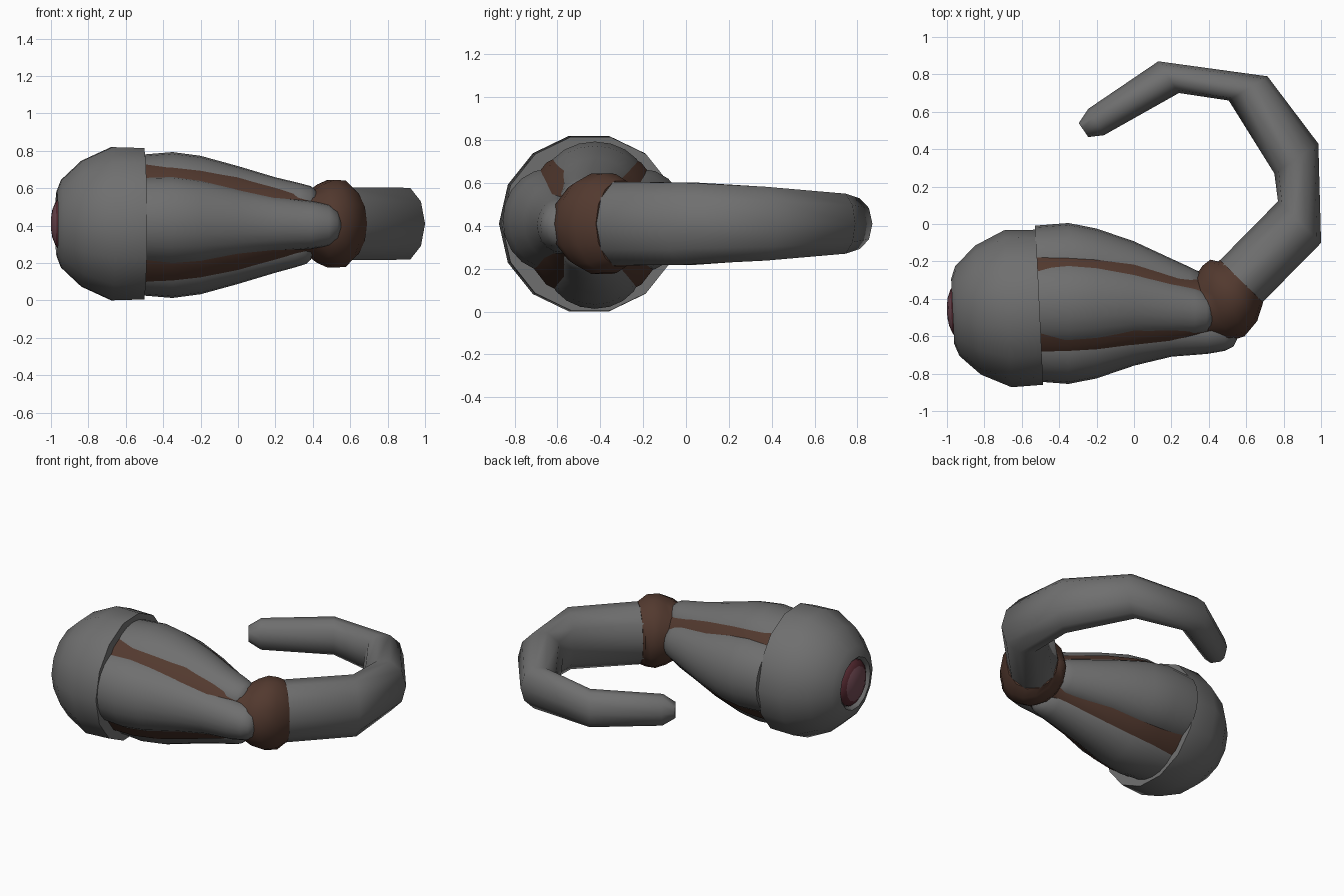
import bpy, bmesh
from math import sin, cos, pi, radians
from mathutils import Vector

cube = bpy.data.objects.get("Cube")
if cube:
    bpy.data.objects.remove(cube, do_unlink=True)

MID_Z = 0.41


def material(name, rgb):
    m = bpy.data.materials.new(name)
    m.use_nodes = True
    m.diffuse_color = (*rgb, 1)
    bsdf = next(n for n in m.node_tree.nodes if n.type == 'BSDF_PRINCIPLED')
    bsdf.inputs["Base Color"].default_value = (*rgb, 1)
    bsdf.inputs["Roughness"].default_value = 0.7
    return m


grey = material("grey_shell", (0.16, 0.16, 0.16))
brown = material("brown_flesh", (0.085, 0.041, 0.028))
dark_red = material("dark_red_iris", (0.09, 0.022, 0.03))
pink = material("dusky_pink_pupil", (0.17, 0.07, 0.09))


def loft(name, rings, mats, caps=(True, True), smooth=50):
    """Skin a list of rings, each a list of points."""
    bm = bmesh.new()
    rows = [[bm.verts.new(p) for p in ring] for ring in rings]
    n = len(rows[0])
    for a, b in zip(rows, rows[1:]):
        for i in range(n):
            j = (i + 1) % n
            bm.faces.new((a[i], a[j], b[j], b[i]))
    if caps[0]:
        bm.faces.new(rows[0])
    if caps[1]:
        bm.faces.new(rows[-1])
    bmesh.ops.recalc_face_normals(bm, faces=bm.faces)
    me = bpy.data.meshes.new(name)
    bm.to_mesh(me)
    bm.free()
    for m in mats:
        me.materials.append(m)
    for p in me.polygons:
        p.use_smooth = True
    me.set_sharp_from_angle(angle=radians(smooth))
    ob = bpy.data.objects.new(name, me)
    bpy.context.collection.objects.link(ob)
    return ob


def ring(x, y, half, tall, heading, n):
    """Upright oval ring whose normal points along the heading (degrees)."""
    h = radians(heading)
    out = Vector((sin(h), -cos(h), 0))
    pts = []
    for i in range(n):
        a = 2 * pi * (i + 0.5) / n
        pts.append(Vector((x, y, MID_Z)) + out * half * sin(a)
                   + Vector((0, 0, tall * cos(a) / cos(pi / n))))
    return pts


# Head cap and eye share one slightly turned axis
TURN = 2.7


def head_ring(s, r):
    t = radians(TURN)
    return ring(-0.505 + s * cos(t), -0.445 + s * sin(t), r, r * cos(pi / 14), TURN, 14)


cap = [(0, 0.30), (0, 0.415), (-0.17, 0.42), (-0.33, 0.345), (-0.44, 0.24),
       (-0.465, 0.175), (-0.445, 0.155), (-0.40, 0.155)]
loft("head_cap", [head_ring(*p) for p in cap], [grey], (False, False), 55)

eye_profile = [(-0.41, 0.16), (-0.45, 0.15), (-0.472, 0.115), (-0.488, 0.075), (-0.495, 0.03)]
eye = loft("eye", [head_ring(*p) for p in eye_profile], [dark_red, pink])
for p in eye.data.polygons:
    if p.center.x < -0.977:
        p.material_index = 1


# Brown core running under the lobes and swelling into the collar
core = [(-0.53, -0.43, 0.355, 0.355, 0), (-0.35, -0.43, 0.355, 0.355, 0),
        (-0.2, -0.43, 0.335, 0.335, 0), (0, -0.43, 0.285, 0.285, 0),
        (0.25, -0.45, 0.21, 0.21, 5), (0.38, -0.445, 0.18, 0.17, 15),
        (0.44, -0.425, 0.215, 0.21, 20), (0.5, -0.395, 0.224, 0.235, 24),
        (0.555, -0.36, 0.19, 0.23, 33), (0.575, -0.305, 0.163, 0.2, 45)]
loft("core_and_collar", [ring(*r, 14) for r in core], [brown])


# Four long lobes around the core: front, back, top, bottom
def lobe(name, direction, tip, lift=0.0, wide=1.0):
    rows = [(-0.53, 0.375, 0.235), (-0.35, 0.39, 0.24), (-0.2, 0.37, 0.225),
            (0, 0.315, 0.185), (0.2, 0.255, 0.147)]
    for t, r, w in [(0.55, 0.225, 0.127), (0.82, 0.208, 0.11), (0.95, 0.185, 0.08), (1, 0.15, 0.035)]:
        rows.append((0.2 + (tip - 0.2) * t, r, w))
    d = Vector(direction)
    side = d.cross(Vector((1, 0, 0)))
    rings = []
    for x, r, w in rows:
        fade = min(1, max(0, (0.4 - x) / 0.8))
        if d.y:
            r *= 1 + 0.11 * fade
        axis_y = -0.425 - 0.045 * min(1, max(0, x / 0.4))
        mid = Vector((x, axis_y, MID_Z - 0.007 + lift * fade))
        rings.append([mid + side * w * wide * cos(a) + d * r * 0.5 * (1 + sin(a))
                      for a in (2 * pi * i / 20 for i in range(20))])
    loft(name, rings, [grey])


lobe("front_lobe", (0, -1, 0), 0.55, 0.025)
lobe("back_lobe", (0, 1, 0), 0.38, 0.025)
lobe("top_lobe", (0, 0, 1), 0.43)
lobe("bottom_lobe", (0, 0, -1), 0.4, 0, 0.93)

# Hooked, tapering tail
tail = [(0.54, -0.34, 0.16, 0.195, 45), (0.885, 0.01, 0.16, 0.192, 46),
        (0.868, 0.35, 0.142, 0.172, 124), (0.61, 0.725, 0.122, 0.14, 122),
        (0.185, 0.785, 0.101, 0.118, 213), (-0.203, 0.545, 0.082, 0.098, 211),
        (-0.27, 0.502, 0.045, 0.05, 214)]
loft("tail", [ring(*r, 10) for r in tail], [grey], smooth=60)
